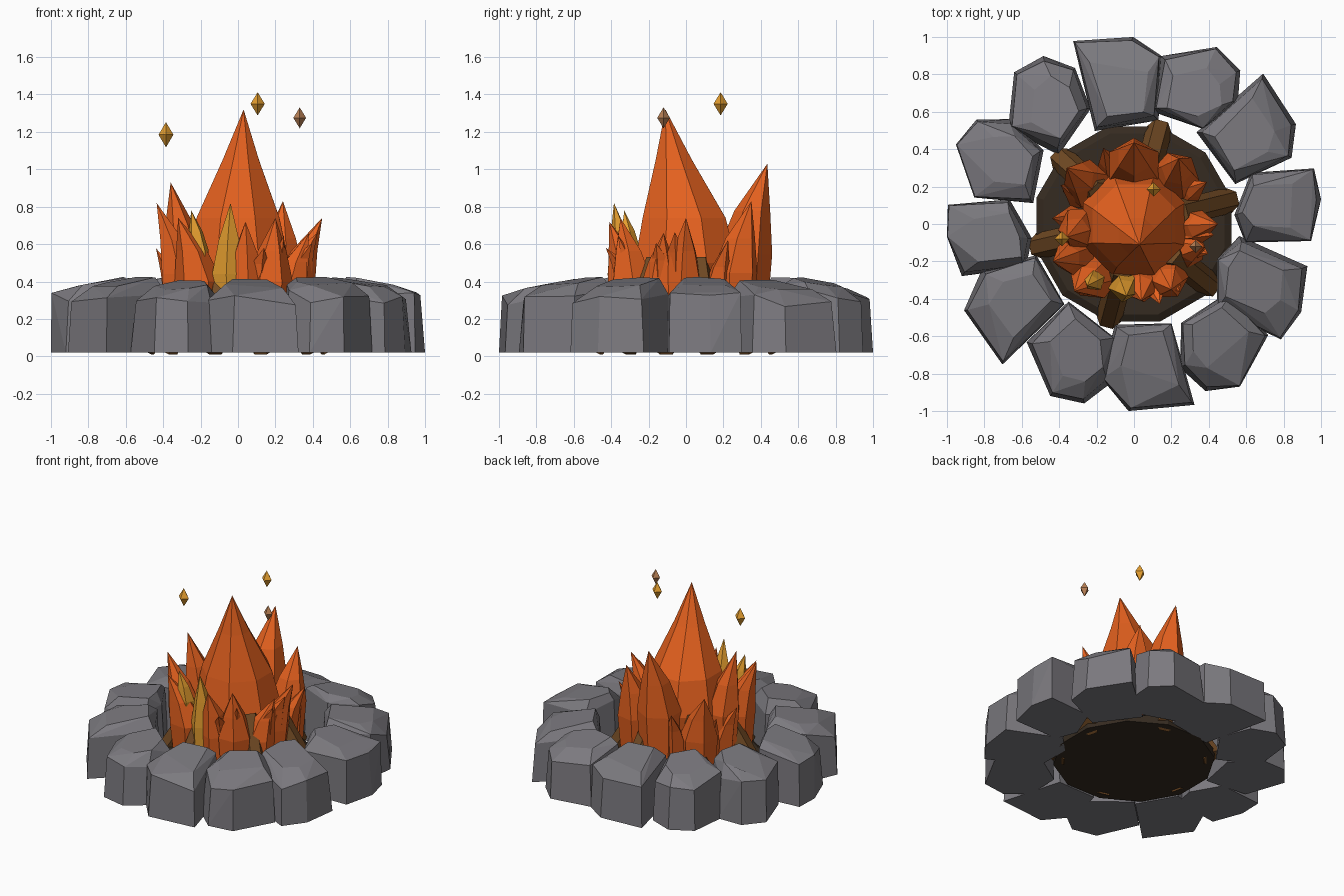
import bpy, bmesh, math, random
from mathutils import Vector

if "Cube" in bpy.data.objects:
    bpy.data.objects.remove(bpy.data.objects["Cube"])

random.seed(4)


def material(name, rgb):
    m = bpy.data.materials.new(name)
    m.diffuse_color = (*rgb, 1)
    m.use_nodes = True
    m.node_tree.nodes["Principled BSDF"].inputs["Base Color"].default_value = m.diffuse_color
    return m


STONE = material("stone grey", (0.2, 0.193, 0.212))
ORANGE = material("flame orange", (0.82, 0.125, 0.014))
YELLOW = material("flame yellow", (0.82, 0.36, 0.03))
DULL = material("dull ember", (0.48, 0.215, 0.09))
WOOD = material("log brown", (0.17, 0.07, 0.018))
ASH = material("ash brown", (0.036, 0.024, 0.015))


def finish(bm, name, mat):
    bmesh.ops.recalc_face_normals(bm, faces=bm.faces)
    me = bpy.data.meshes.new(name)
    bm.to_mesh(me)
    bm.free()
    me.materials.append(mat)
    ob = bpy.data.objects.new(name, me)
    bpy.context.collection.objects.link(ob)
    return ob


def loft(bm, rings, tip=None):
    """Skin a stack of vertex rings; close with a tip point or a cap."""
    loops = [[bm.verts.new(p) for p in ring] for ring in rings]
    n = len(loops[0])
    bm.faces.new(loops[0][::-1])
    for a, b in zip(loops, loops[1:]):
        for i in range(n):
            j = (i + 1) % n
            bm.faces.new((a[i], a[j], b[j], b[i]))
    if tip is None:
        bm.faces.new(loops[-1])
    else:
        t = bm.verts.new(tip)
        for i in range(n):
            bm.faces.new((loops[-1][i], loops[-1][(i + 1) % n], t))


def circle(centre, r, n, phase=0):
    return [(centre[0] + r * math.cos(phase + math.tau * i / n),
             centre[1] + r * math.sin(phase + math.tau * i / n), centre[2]) for i in range(n)]


# Stone footprints: (outward, sideways) corners
FOOT = {
    "A": [(.5, .5), (.5, -.2), (.25, -.5), (-.45, -.4), (-.5, .35)],
    "B": [(.15, .52), (.52, 0), (.39, -.35), (.03, -.48), (-.41, -.25), (-.48, .37)],
    "C": [(-.5, -.33), (-.45, .3), (.48, .46), (.49, -.28), (.08, -.54)],
    "D": [(.44, -.45), (-.28, -.45), (-.5, .07), (-.4, .43), (.35, .47), (.5, -.05)],
}


def stone(angle, r, depth, width, shape, flip=1, twist=0):
    a, b = math.radians(angle), math.radians(angle + twist)
    middle = Vector((math.cos(a), math.sin(a), 0)) * r
    out, side = Vector((math.cos(b), math.sin(b), 0)), Vector((-math.sin(b), math.cos(b), 0))
    bm = bmesh.new()
    lift = random.uniform(-.008, .012)
    # base outline, uneven shoulder and smaller crown leaning inward
    for level in range(3):
        for u, v in FOOT[shape]:
            s = (1, random.uniform(.87, .98), random.uniform(.52, .68))[level]
            h = (.02, .325 + lift + random.uniform(-.03, .03) - .05 * u, .39 + lift - .05 * u)[level]
            p = middle + out * (u * depth * s - (0, 0, .04)[level]) + side * (v * width * s * flip)
            bm.verts.new((max(-1, min(1, p.x)), max(-1, min(1, p.y)), h))
    bmesh.ops.convex_hull(bm, input=bm.verts)
    bmesh.ops.delete(bm, geom=[v for v in bm.verts if not v.link_faces], context='VERTS')
    bmesh.ops.dissolve_limit(bm, angle_limit=math.radians(6), verts=bm.verts, edges=bm.edges)
    finish(bm, "ring_stone", STONE)


for args in [(95.5, .76, .49, .46, "A"), (65, .805, .46, .48, "B"),
             (38, .785, .47, .46, "A", 1, -5), (7, .775, .47, .42, "D", -1, -3),
             (-26.5, .745, .53, .45, "D"), (-55, .79, .48, .50, "B", 1, -8),
             (-84, .765, .48, .48, "C"), (-114, .775, .48, .50, "B", -1, -8),
             (-145.5, .77, .49, .48, "C"), (185, .78, .46, .42, "D"),
             (154, .79, .49, .46, "B", 1, 8), (125, .795, .47, .48, "B", 1, 14)]:
    stone(*args)

# Ash bed
bm = bmesh.new()
loft(bm, [circle((0, 0, .02), .54, 12, .26), circle((0, 0, .075), .54, 12, .26),
          circle((0, 0, .1), .5, 12, .26)])
finish(bm, "ash_bed", ASH)

# Leaning logs
for angle in (75, 14, -39, -105, -167, 138):
    a = math.radians(angle)
    out = Vector((math.cos(a), math.sin(a), 0))
    side = Vector((-math.sin(a), math.cos(a), 0))
    lo, hi = out * .52 + Vector((0, 0, .042)), out * .24 + Vector((0, 0, .5))
    up = (hi - lo).normalized().cross(side)
    bm = bmesh.new()
    loft(bm, [[c + (side * math.cos(t) + up * math.sin(t)) * .07
               for t in (math.tau * i / 6 for i in range(6))] for c in (lo, hi)])
    finish(bm, "log", WOOD)


def flame(name, base, tip, r, mat=ORANGE, n=6, foot=.06):
    """Bulging spike bending from its foot to its tip."""
    h = tip[2] - foot
    rings = []
    for t, s, bend in ((0, .8, 0), (.5, 1, .08), (.74, .64, .4)):
        c = (base[0] + (tip[0] - base[0]) * bend, base[1] + (tip[1] - base[1]) * bend, foot + h * t)
        rings.append(circle(c, r * s, n, math.atan2(base[1], base[0])))
    bm = bmesh.new()
    loft(bm, rings, tip)
    finish(bm, name, mat)


# Tall centre flame
bm = bmesh.new()
loft(bm, [circle((0, 0, .06), .24, 8, .39), circle((0, 0, .5), .295, 8, .39),
          circle((0, -.01, .74), .24, 8, .39), circle((.015, -.065, 1.05), .105, 8, .39)],
     (.03, -.11, 1.32))
finish(bm, "centre_flame", ORANGE)

# Flames around the centre: foot x, y, tip x, y, z, radius
for x, y, tx, ty, tz, r in [
        (0, .30, 0, .435, 1.03, .15), (-.28, -.02, -.36, -.07, .93, .12),
        (-.30, -.17, -.435, -.20, .82, .11), (-.25, .21, -.36, .30, .72, .13),
        (.22, .25, .24, .35, .83, .13), (.29, -.02, .45, .0, .74, .11),
        (.26, -.14, .38, -.12, .66, .11), (.17, -.28, .20, -.35, .74, .12),
        (.04, -.30, .04, -.41, .72, .11), (-.20, -.27, -.32, -.36, .74, .13)]:
    flame("outer_flame", (x, y), (tx, ty, tz), r)

# Short tongues hooking outward from the flames
for angle in (30, 52, 112, 152, 176, -8, -22, -56, -72, -128):
    a = math.radians(angle)
    c, s = math.cos(a), math.sin(a)
    rt = random.uniform(.42, .455)
    flame("small_flame", (.31 * c, .31 * s), (rt * c, rt * s, random.uniform(.54, .68)), .08, n=5,
          foot=random.choice((.06, .25)))

# Yellow flames at the front
flame("yellow_flame", (-.05, -.325), (-.04, -.385, .82), .09, YELLOW, 5)
flame("yellow_flame", (-.21, -.30), (-.25, -.33, .78), .06, YELLOW, 5, .35)

# Floating embers
for x, y, z, h, w, mat in [(-.385, -.08, 1.185, .067, .04, YELLOW),
                           (.105, .185, 1.35, .062, .038, YELLOW),
                           (.33, -.12, 1.275, .056, .034, DULL)]:
    bm = bmesh.new()
    ring = [bm.verts.new(p) for p in circle((x, y, z), w, 4)]
    for top in (z + h, z - h):
        t = bm.verts.new((x, y, top))
        for i in range(4):
            bm.faces.new((ring[i], ring[(i + 1) % 4], t))
    finish(bm, "ember", mat)
